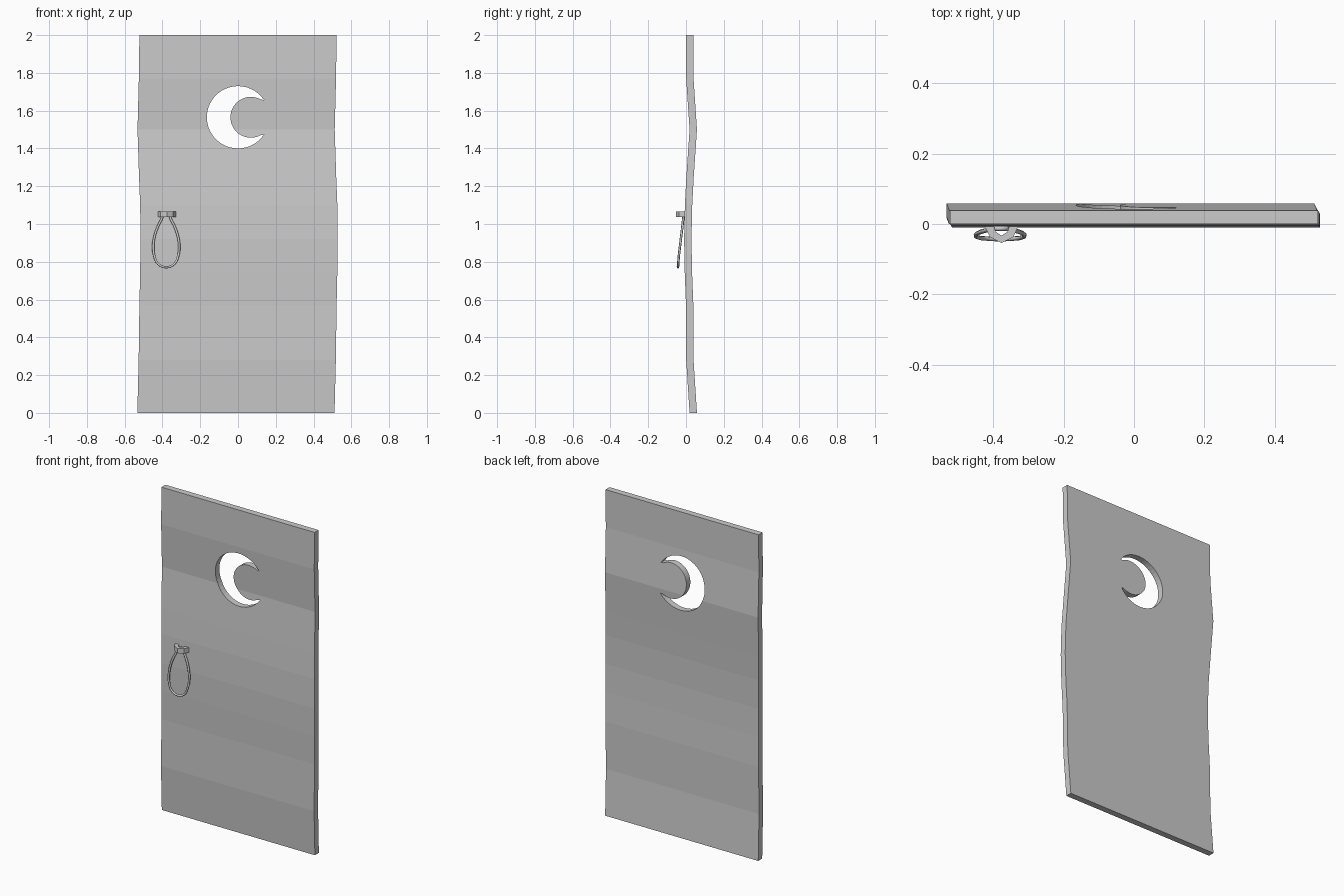
import bpy, bmesh
from math import sin, cos, pi, atan2

if "Cube" in bpy.data.objects:
    bpy.data.objects.remove(bpy.data.objects["Cube"])


def make_object(name, bm):
    bmesh.ops.recalc_face_normals(bm, faces=bm.faces)
    mesh = bpy.data.meshes.new(name)
    bm.to_mesh(mesh)
    bm.free()
    obj = bpy.data.objects.new(name, mesh)
    bpy.context.collection.objects.link(obj)
    return obj


def prism(name, outline, offset):
    bm = bmesh.new()
    face = bm.faces.new([bm.verts.new(p) for p in outline])
    new = bmesh.ops.extrude_face_region(bm, geom=[face])["geom"]
    bmesh.ops.translate(bm, vec=offset, verts=[v for v in new if isinstance(v, bmesh.types.BMVert)])
    return make_object(name, bm)


# Warped door slab: each row is height, sideways shift, front y
rows = [(0, -.011, .019), (.28, -.004, .001), (.57, 0, 0), (.75, .004, -.007),
        (.92, .006, -.01), (1.1, .004, -.006), (1.25, -.002, .002),
        (1.5, -.01, .019), (1.77, -.003, .001), (2, 0, 0)]
half_w, thick = .522, .039
bm = bmesh.new()
rings = []
for z, dx, y in rows:
    corners = [(-half_w, 0), (half_w, 0), (half_w, thick), (-half_w, thick)]
    rings.append([bm.verts.new((x + dx, y + t, z)) for x, t in corners])
for a, b in zip(rings, rings[1:]):
    for i in range(4):
        j = (i + 1) % 4
        bm.faces.new((a[i], a[j], b[j], b[i]))
bm.faces.new(rings[0])
bm.faces.new(rings[-1])
door = make_object("door", bm)

# Crescent window cut from two arcs meeting at the tips
cz, r_out, r_in, x_in = 1.565, .165, .108, .068
tip_x = (r_out**2 - r_in**2 + x_in**2) / (2 * x_in)
tip_x = min(tip_x, .137)
tip_z = (r_out**2 - tip_x**2) ** .5
a_out, a_in = atan2(tip_z, tip_x), atan2(tip_z, tip_x - x_in)
n = 36
crescent = [(r_out * cos(a), -.2, cz + r_out * sin(a))
            for a in (a_out + (2 * pi - 2 * a_out) * i / n for i in range(n + 1))]
crescent += [(x_in + r_in * cos(a), -.2, cz + r_in * sin(a))
             for a in (2 * pi - a_in - (2 * pi - 2 * a_in) * i / n for i in range(1, n))]
cutter = prism("moon_cutter", crescent, (0, .4, 0))
cutter.hide_render = True
cut = door.modifiers.new("moon", "BOOLEAN")
cut.operation, cut.solver, cut.object = "DIFFERENCE", "EXACT", cutter
bpy.context.view_layer.objects.active = door
bpy.ops.object.modifier_apply(modifier="moon")
bpy.data.objects.remove(cutter)

# Pointed staple that holds the pull
hx = -.376
half = [(.052, .002), (.033, -.037), (0, -.054)]
inner = [(0, -.033), (.017, -.022), (.024, .002)]
right = half + inner
outline = half + [(-x, y) for x, y in half[1::-1]]
outline += [(-x, y) for x, y in inner[::-1]] + inner[1:]
prism("handle_bracket", [(hx + x, y, 1.036) for x, y in outline], (0, 0, .03))

# Teardrop pull loop hanging from the staple
side = [(.012, -.013, 1.05), (.025, -.015, 1.025), (.047, -.02, .98), (.063, -.026, .93),
        (.069, -.032, .88), (.063, -.038, .83), (.043, -.041, .788)]
path = side + [(0, -.043, .771)] + [(-x, y, z) for x, y, z in side[::-1]]
curve = bpy.data.curves.new("handle_loop", "CURVE")
curve.dimensions = "3D"
curve.bevel_depth, curve.bevel_resolution = .0065, 1
curve.resolution_u = 3
spline = curve.splines.new("BEZIER")
spline.bezier_points.add(len(path) - 1)
for point, (x, y, z) in zip(spline.bezier_points, path):
    point.co = (hx - .004 + x, y, z)
    point.handle_left_type = point.handle_right_type = "AUTO"
spline.use_cyclic_u = True
loop = bpy.data.objects.new("handle_loop", curve)
bpy.context.collection.objects.link(loop)
